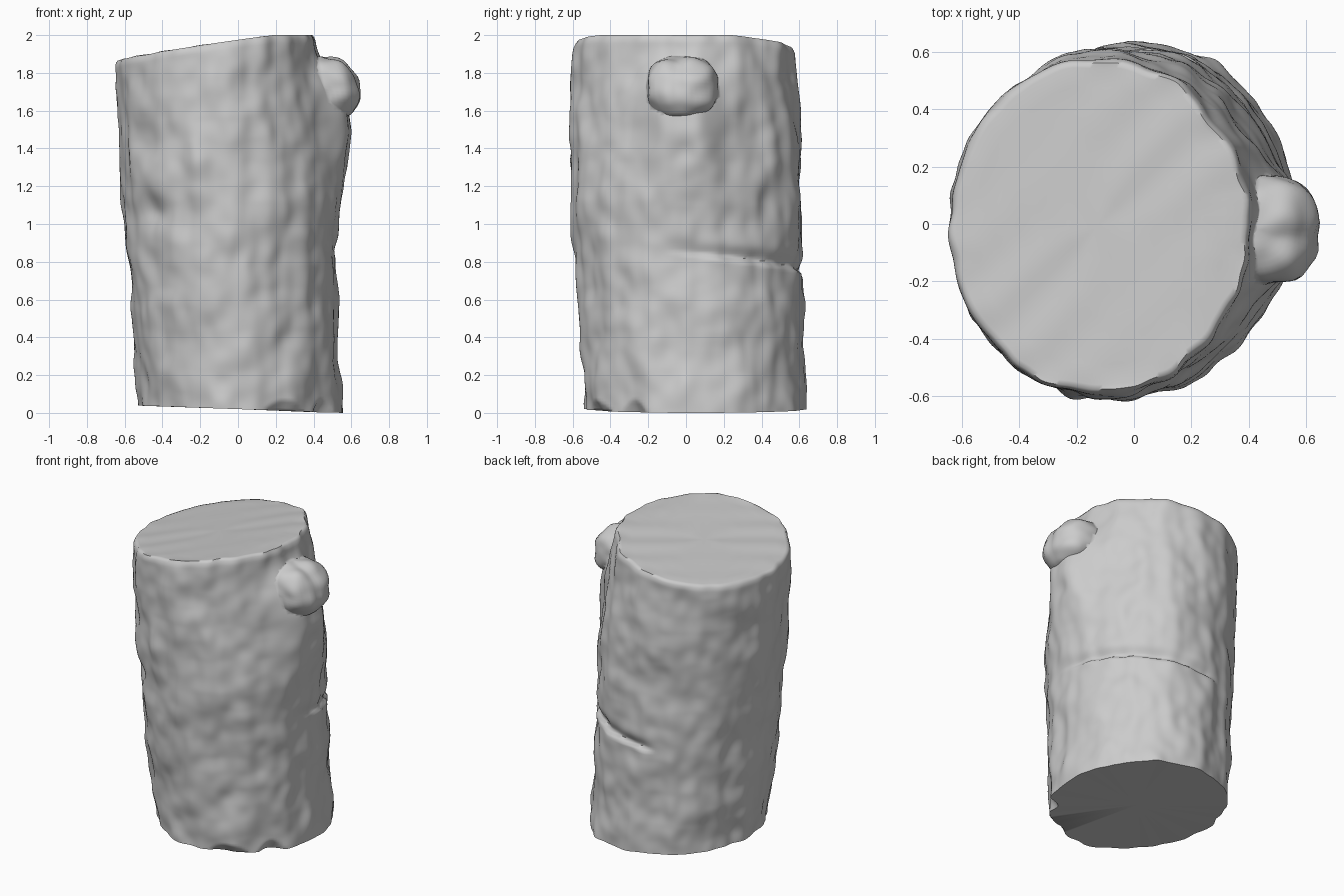
import bpy, bmesh
from math import sin, cos, pi, exp, radians, degrees
from mathutils import Vector, noise

if "Cube" in bpy.data.objects:
    bpy.data.objects.remove(bpy.data.objects["Cube"])

SEGS, RINGS = 200, 140

# Silhouette profiles, sampled at heights ZS
ZS = [0, 0.4, 0.8, 1.2, 1.6, 2.0]
LEFT = [-0.515, -0.55, -0.585, -0.61, -0.638, -0.65]
RIGHT = [0.555, 0.53, 0.52, 0.53, 0.46, 0.39]
FRONT = [-0.525, -0.55, -0.585, -0.61, -0.61, -0.60]
BACK = [0.63, 0.62, 0.615, 0.61, 0.60, 0.58]
# Swelling under the branch stub: outward push by height
COLLAR_Z = [0.9, 1.2, 1.4, 1.55, 1.68, 1.78, 1.88]
COLLAR_D = [0, 0.03, 0.085, 0.135, 0.13, 0.08, 0]
# Bark lumps: angle, height, angular width, vertical width, push
LUMPS = [(-107, 1.34, 6, 0.10, 0.022), (-135, 1.06, 14, 0.07, -0.03),
         (-135, 1.25, 16, 0.10, 0.015), (166, 1.30, 6, 0.08, 0.015),
         (-60, 1.60, 7, 0.20, -0.02), (-90, 0.45, 10, 0.12, 0.012),
         (25, 1.70, 5, 0.20, 0.02)]
# Chips under the lower rim: angle, half width
CHIPS = [(-64, 14), (-35, 9)]


def lerp(xs, ys, x):
    if x <= xs[0]:
        return ys[0]
    for i in range(len(xs) - 1):
        if x <= xs[i + 1]:
            f = (x - xs[i]) / (xs[i + 1] - xs[i])
            return ys[i] + f * (ys[i + 1] - ys[i])
    return ys[-1]


def soft(xs, ys, z, w=0.06):
    return sum(lerp(xs, ys, z + w * k / 3) for k in range(-3, 4)) / 7


def gap(a, b):
    return (a - b + 180) % 360 - 180


def top_z(x, y):
    return min(2.0, 1.957 + 0.145 * x - 0.03 * y)


def bottom_z(x):
    return max(0.0, 0.02 - 0.036 * x)


def bark_push(p, deg, z):
    # coarse swells, long vertical ridges and fine grain
    d = 0.020 * noise.noise(Vector((p.x * 4.5, p.y * 4.5, z * 4.5)))
    d += 0.014 * noise.noise(Vector((p.x * 9 + 7, p.y * 9, z * 2)))
    d += 0.009 * noise.noise(Vector((p.x * 12, p.y * 12 + 5, z * 9)))
    for a, lz, wa, wz, h in LUMPS:
        d += h * exp(-(gap(deg, a) / wa) ** 2 - ((z - lz) / wz) ** 2)
    # saw cut across the back right side
    u = gap(deg, 0)
    if -12 < u < 106:
        fade = min(1, (u + 12) / 30, (106 - u) / 10)
        dz = z - (0.85 - 0.0011 * u)
        d -= 0.03 * fade * exp(-(dz / (0.05 if dz > 0 else 0.014)) ** 2)
    for a, w in CHIPS:
        g = gap(deg, a) / w
        reach = 0.07 * (1 - g * g)
        if reach > 0 and z < reach:
            d -= 0.7 * (reach - z)
    return d


def trunk_point(k, t):
    a = 2 * pi * k / SEGS
    z = 2.0 * t
    for _ in range(2):
        xl, xr, yf, yb = (soft(ZS, s, z, 0.1) for s in (LEFT, RIGHT, FRONT, BACK))
        x = (xl + xr) / 2 + (xr - xl) / 2 * cos(a)
        y = (yf + yb) / 2 + (yb - yf) / 2 * sin(a)
        z = bottom_z(x) + t * (top_z(x, y) - bottom_z(x))
    p = Vector((x, y, z))
    out = Vector((cos(a), sin(a), 0))
    p += out * bark_push(p, degrees(a), z)
    # collar of the branch stub
    if out.x > 0:
        dy = (p.y + 0.015) / (0.19 + 0.06 * max(0, 1.7 - z))
        p.x += soft(COLLAR_Z, COLLAR_D, z) * exp(-abs(dy) ** 3)
    # softened upper rim
    return p - out * 0.014 * max(0, (t - 0.98) / 0.02) ** 2


bm = bmesh.new()


def bridge(lo, hi):
    for i in range(SEGS):
        j = (i + 1) % SEGS
        bm.faces.new((lo[i], lo[j], hi[j], hi[i]))


# Bark wall
rings = [[bm.verts.new(trunk_point(k, r / RINGS)) for k in range(SEGS)]
         for r in range(RINGS + 1)]
for lo, hi in zip(rings, rings[1:]):
    bridge(lo, hi)

# Sawn top with faint diagonal saw marks
centre = Vector((-0.13, -0.01, 0))
outer = rings[-1]
prev = outer
for s in (0.97, 0.85, 0.7, 0.55, 0.4, 0.2):
    ring = []
    for v in outer:
        q = centre.lerp(Vector((v.co.x, v.co.y, 0)), s)
        q.z = min(2.0, top_z(q.x, q.y) + 0.003 * sin(22 * (q.x - q.y)))
        ring.append(bm.verts.new(q))
    bridge(prev, ring)
    prev = ring
hub = bm.verts.new((centre.x, centre.y, top_z(centre.x, centre.y)))
for i in range(SEGS):
    bm.faces.new((prev[i], prev[(i + 1) % SEGS], hub))

# Flat underside
base = bm.verts.new((0.02, 0.05, bottom_z(0.02)))
for i in range(SEGS):
    bm.faces.new((rings[0][(i + 1) % SEGS], rings[0][i], base))

bmesh.ops.recalc_face_normals(bm, faces=bm.faces)
mesh = bpy.data.meshes.new("log")
bm.to_mesh(mesh)
bm.free()
log = bpy.data.objects.new("log", mesh)
bpy.context.collection.objects.link(log)

# Branch stub: a lumpy, slightly boxy knob joined into the trunk
bpy.ops.mesh.primitive_uv_sphere_add(segments=48, ring_count=32, radius=1)
stub = bpy.context.object
stub.name = "branch_stub"
for v in stub.data.vertices:
    n = v.co.copy()
    boxy = sum(abs(c) ** 2.5 for c in n) ** (-1 / 2.5)
    s = boxy * (1 + 0.07 * noise.noise(n * 2.2))
    # shallow crease dividing the cut face
    s *= 1 - 0.07 * exp(-((n.y + 0.15) / 0.2) ** 2) * max(0, n.x + n.z * 0.6)
    v.co = Vector((0.46 + 0.185 * n.x * s - 0.03 * n.z * s,
                   -0.02 + 0.19 * n.y * s, 1.725 + 0.165 * n.z * s))

bpy.context.view_layer.objects.active = log
join = log.modifiers.new("join_stub", 'BOOLEAN')
join.operation = 'UNION'
join.solver = 'EXACT'
join.object = stub
bpy.ops.object.modifier_apply(modifier=join.name)
bpy.data.objects.remove(stub)

bpy.ops.object.select_all(action='DESELECT')
log.select_set(True)
bpy.ops.object.shade_smooth_by_angle(angle=radians(60))
